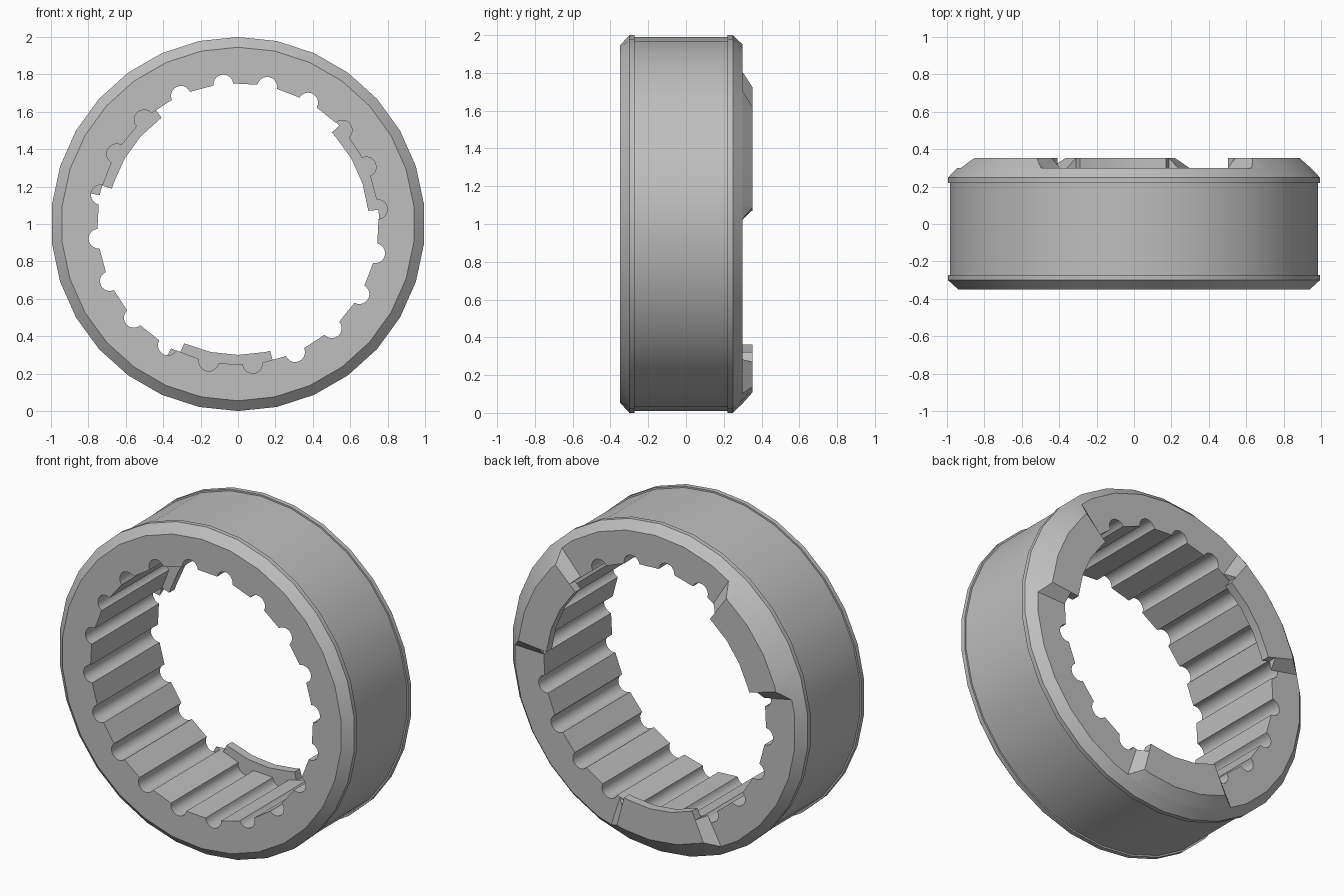
import bpy, bmesh
from math import sin, cos, radians, floor, pi

if "Cube" in bpy.data.objects:
    bpy.data.objects.remove(bpy.data.objects["Cube"], do_unlink=True)

SIDES = 30
STEP = 360 / SIDES
PHASE = 6
FRONT, BACK, TIP = -0.35, 0.30, 0.353
BORE = 0.755

grey = bpy.data.materials.new("plain grey")
grey.use_nodes = True
grey.diffuse_color = (0.52, 0.52, 0.52, 1)
grey.node_tree.nodes["Principled BSDF"].inputs["Base Color"].default_value = grey.diffuse_color


def polar(r, deg, y):
    a = radians(deg)
    return (r * cos(a), y, 1 + r * sin(a))


def faceted(r, deg):
    """Radius of the many-sided outline at an angle."""
    t = (deg - PHASE) / STEP
    off = (t - floor(t) - 0.5) * STEP
    return r * cos(radians(STEP / 2)) / cos(radians(off))


def strip(bm, a, b, closed=True):
    n = len(a)
    for i in range(n if closed else n - 1):
        j = (i + 1) % n
        bm.faces.new((a[i], a[j], b[j], b[i]))


def finish(bm, name):
    bmesh.ops.recalc_face_normals(bm, faces=bm.faces)
    mesh = bpy.data.meshes.new(name)
    bm.to_mesh(mesh)
    bm.free()
    mesh.materials.append(grey)
    ob = bpy.data.objects.new(name, mesh)
    bpy.context.collection.objects.link(ob)
    bpy.ops.object.select_all(action='DESELECT')
    ob.select_set(True)
    bpy.context.view_layer.objects.active = ob
    bpy.ops.object.shade_smooth_by_angle(angle=radians(30))
    return ob


# Ring body: chamfered rims, two raised bands, slightly recessed middle
def build_ring():
    bm = bmesh.new()
    profile = [(FRONT, 0.945), (-0.30, 1), (-0.272, 1), (-0.272, 0.99),
               (0.22, 0.99), (0.22, 1), (0.248, 1), (BACK, 0.95)]
    loops = [[bm.verts.new(polar(r, PHASE + STEP * i, y)) for i in range(SIDES)]
             for y, r in profile]
    for a, b in zip(loops, loops[1:]):
        strip(bm, a, b)

    # Bore with twenty half-round grooves
    def bore_loop(y):
        verts = []
        for k in range(20):
            mid = radians(PHASE + 18 * k)
            for s in range(11):
                t = mid - pi / 2 + pi * s / 10
                x = 0.75 * cos(mid) + 0.053 * cos(t)
                z = 0.75 * sin(mid) + 0.053 * sin(t)
                verts.append(bm.verts.new((x, y, 1 + z)))
        return verts

    bore = [bore_loop(FRONT), bore_loop(BACK)]
    strip(bm, *bore)

    # Flat end faces between the rim and the bore
    for rim, hole in ((loops[0], bore[0]), (loops[-1], bore[1])):
        edges = [bm.edges.get((lp[i - 1], lp[i])) for lp in (rim, hole) for i in range(len(lp))]
        bmesh.ops.triangle_fill(bm, edges=edges, use_beauty=True, normal=(0, 1, 0))
    finish(bm, "grooved_ring")


# Coupling tooth: arc block overhanging the bore, with a ramp at each end
def build_tooth(name, centre):
    bm = bmesh.new()
    start, end, ramp = centre - 19.25, centre + 19.25, 4
    first = floor((start - PHASE) / STEP) + 1
    angles = [start]
    while PHASE + STEP * first < end:
        angles.append(PHASE + STEP * first)
        first += 1
    angles.append(end)
    section = [(0.70, BACK), (0.70, TIP), (0.89, TIP), (0.95, BACK)]
    rows = []
    for a in angles:
        rows.append([bm.verts.new(polar(r if r < 0.8 else faceted(r, a), a, y))
                     for r, y in section])
    for a, b in zip(rows, rows[1:]):
        strip(bm, a, b)
    bm.faces.new(rows[0])
    bm.faces.new(rows[-1])

    for a, sign in ((start, -1), (end, 1)):
        foot = a + sign * ramp
        i0, i1, o1, o0 = [bm.verts.new(polar(r, a, y)) for r, y in (
            (BORE, BACK), (BORE, TIP), (faceted(0.89, a), TIP), (faceted(0.95, a), BACK))]
        i2 = bm.verts.new(polar(BORE, foot, BACK))
        o2 = bm.verts.new(polar(faceted(0.95, foot), foot, BACK))
        for f in ((i0, i1, o1, o0), (i1, i2, o2, o1), (i0, i2, i1),
                  (o0, o1, o2), (i0, o0, o2, i2)):
            bm.faces.new(f)
    finish(bm, name)


build_ring()
for label, centre in (("left", 25), ("right", 145), ("lower", 265)):
    build_tooth(label + "_coupling_tooth", centre)
